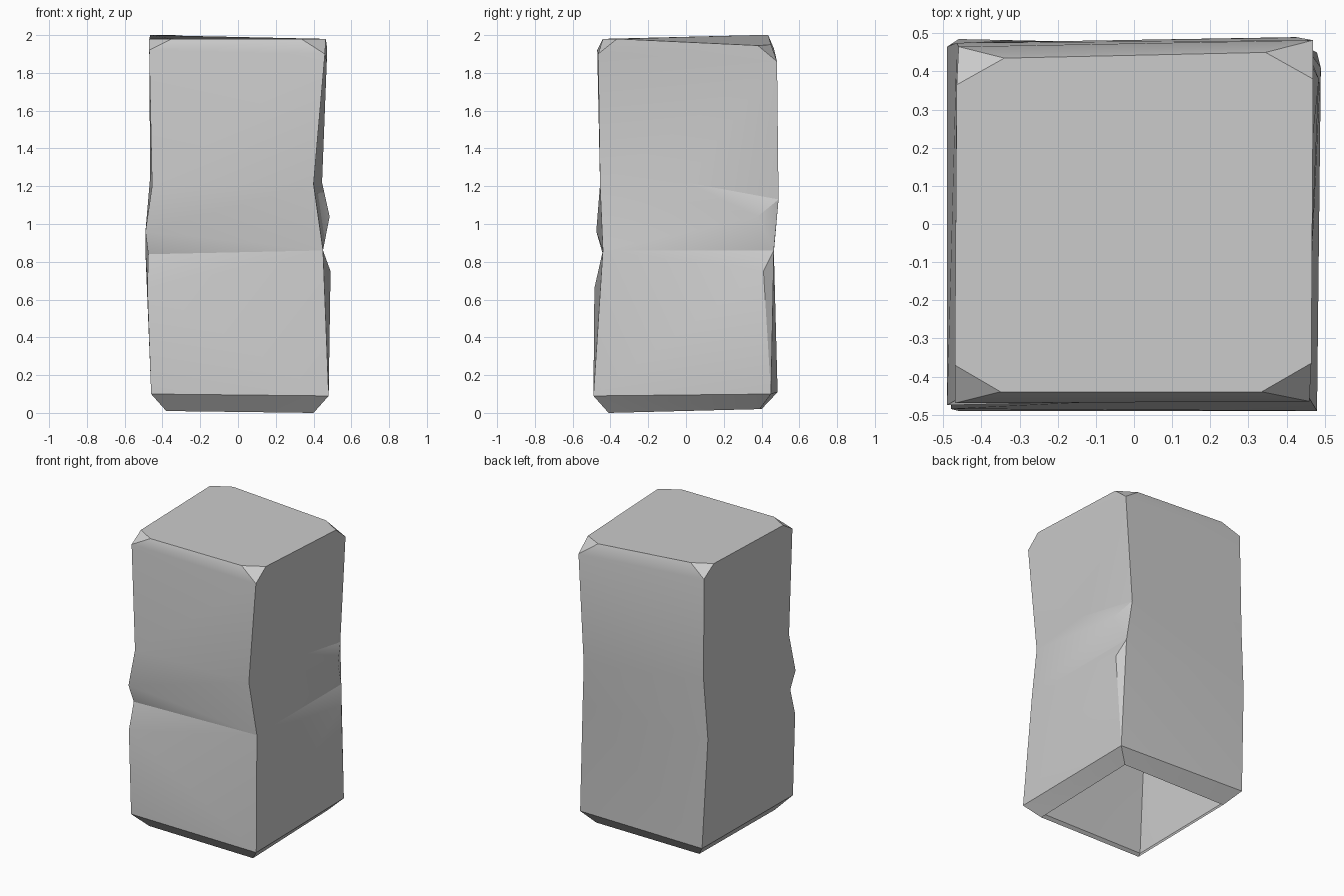
import bpy, bmesh, math

cube = bpy.data.objects.get("Cube")
if cube:
    bpy.data.objects.remove(cube, do_unlink=True)

stone = bpy.data.materials.new("stone_grey")
stone.use_nodes = True
stone.diffuse_color = (0.6, 0.6, 0.6, 1)
stone.node_tree.nodes["Principled BSDF"].inputs["Base Color"].default_value = (0.6, 0.6, 0.6, 1)

bm = bmesh.new()


def column(sx, sy, points):
    """Corner edge of the block, from top to bottom, mirrored into its quadrant."""
    return [bm.verts.new((sx * x, sy * y, z)) for x, y, z in points]


def stitch(a, b):
    """Skin two edges, always taking the most level cross edge next."""
    i = j = 0
    while i < len(a) - 1 or j < len(b) - 1:
        down_a = abs(a[i + 1].co.z - b[j].co.z) if i < len(a) - 1 else math.inf
        down_b = abs(a[i].co.z - b[j + 1].co.z) if j < len(b) - 1 else math.inf
        if down_a <= down_b:
            bm.faces.new((a[i], a[i + 1], b[j]))
            i += 1
        else:
            bm.faces.new((a[i], b[j + 1], b[j]))
            j += 1


# Worn vertical corners
front_left = column(-1, -1, [(.47, .47, 1.92), (.455, .455, 1.2), (.49, .475, .96),
                             (.475, .44, .84), (.48, .485, .66), (.46, .49, .1), (.38, .41, .01)])
front_right = column(1, -1, [(.46, .465, 1.9), (.4, .455, 1.21), (.45, .44, .86),
                             (.48, .49, .09), (.4, .41, 0)])
back_right = column(1, 1, [(.47, .482, 1.86), (.425, .49, 1.13), (.45, .465, .86),
                           (.48, .45, .1), (.4, .39, .02)])
back_left = column(-1, 1, [(.46, .465, 1.93), (.465, .475, 1.25), (.49, .465, .85),
                           (.46, .485, .11), (.38, .4, .02)])

# Chipped dent beside the back right corner
dent_start, dent_low, chip = column(1, 1, [(.445, 0, 1.22), (.485, .38, 1.04), (.49, .41, .75)])
c_top, c_bulge, c_pinch, c_base, c_foot = back_right
for tri in ((c_top, dent_start, c_bulge), (dent_start, dent_low, c_bulge),
            (c_bulge, dent_low, c_pinch), (c_pinch, chip, c_base)):
    bm.faces.new(tri)
right_side = [c_top, dent_start, dent_low, c_pinch, chip, c_base, c_foot]

# Side walls, base bevel included; the underside stays open
stitch(front_left, front_right)
stitch(front_right, right_side)
stitch(back_right, back_left)
stitch(back_left, front_left)

# Cut top corners: each has one point on its x side and one on its y side
fl = column(-1, -1, [(.47, .37, 1.98), (.35, .44, 1.98)])
fr = column(1, -1, [(.465, .365, 1.98), (.335, .44, 1.98)])
br = column(1, 1, [(.47, .38, 1.945), (.345, .45, 1.95)])
bl = column(-1, 1, [(.465, .365, 2), (.34, .435, 2)])
for tip, cut in ((front_left, fl), (front_right, fr), (back_right, br), (back_left, bl)):
    bm.faces.new((tip[0], cut[0], cut[1]))
for a, cut_a, b, cut_b, side in ((front_left, fl, front_right, fr, 1), (front_right, fr, back_right, br, 0),
                                 (back_right, br, back_left, bl, 1), (back_left, bl, front_left, fl, 0)):
    bm.faces.new((a[0], b[0], cut_b[side], cut_a[side]))
bm.faces.new((fl[0], fl[1], fr[1], fr[0], br[0], br[1], bl[1], bl[0]))

bmesh.ops.recalc_face_normals(bm, faces=bm.faces[:])
mesh = bpy.data.meshes.new("stone_block")
bm.to_mesh(mesh)
bm.free()
mesh.materials.append(stone)
block = bpy.data.objects.new("stone_block", mesh)
bpy.context.collection.objects.link(block)
bpy.ops.object.select_all(action="DESELECT")
block.select_set(True)
bpy.context.view_layer.objects.active = block
bpy.ops.object.shade_smooth_by_angle(angle=math.radians(30))
